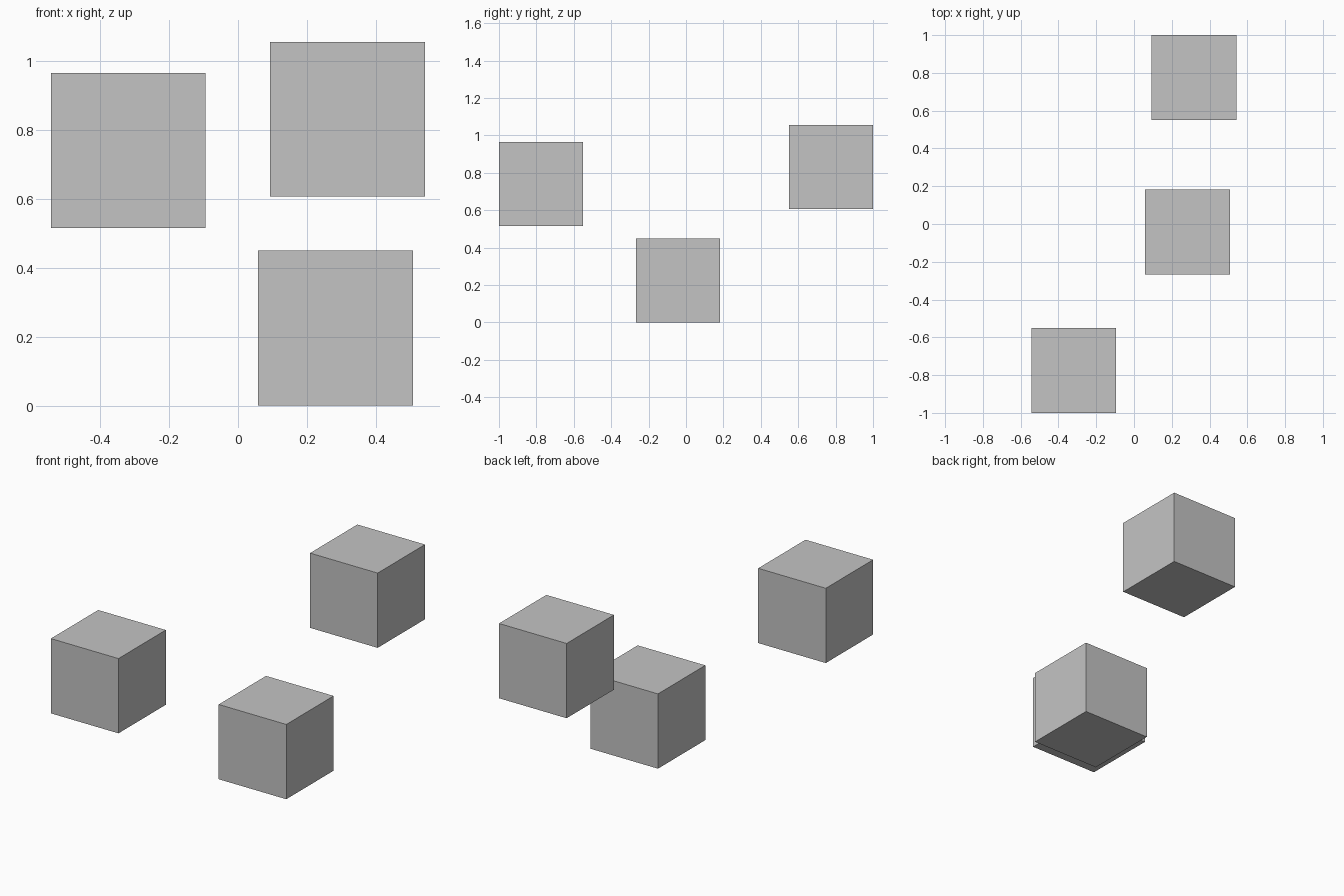
import bpy

if "Cube" in bpy.data.objects:
    bpy.data.objects.remove(bpy.data.objects["Cube"])

SIDE = 0.449

# One plain grey for every block
grey = bpy.data.materials.new("light_grey")
grey.diffuse_color = (0.55, 0.55, 0.55, 1.0)
grey.use_nodes = True
grey.node_tree.nodes["Principled BSDF"].inputs["Base Color"].default_value = grey.diffuse_color


def add_block(name, centre):
    bpy.ops.mesh.primitive_cube_add(size=SIDE, location=centre)
    block = bpy.context.object
    block.name = name
    block.data.materials.append(grey)


# Three equal floating cubes
add_block("front_left_block", (-0.3185, -1 + SIDE / 2, 0.7395))
add_block("low_middle_block", (0.283, -0.042, SIDE / 2))
add_block("back_right_block", (0.3175, 1 - SIDE / 2, 0.8305))
